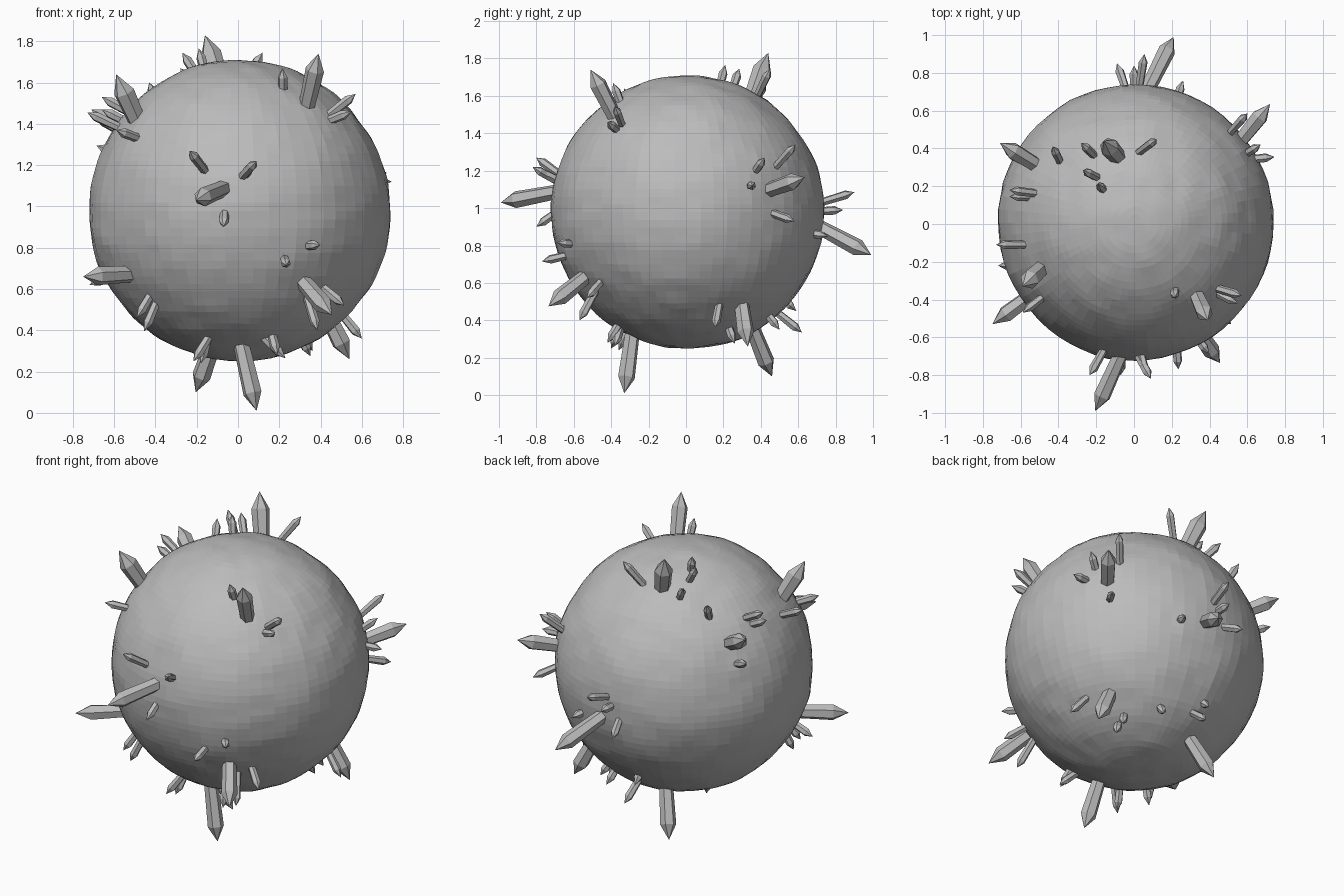
import bpy, bmesh, math
from mathutils import Vector, noise

CENTRE = Vector((0.008, 0.008, 0.978))
RADIUS = 0.73

grey = bpy.data.materials.new("stone_grey")
grey.diffuse_color = (0.5, 0.5, 0.5, 1)


def finish(bm, name):
    bmesh.ops.recalc_face_normals(bm, faces=bm.faces)
    me = bpy.data.meshes.new(name)
    bm.to_mesh(me)
    bm.free()
    me.materials.append(grey)
    ob = bpy.data.objects.new(name, me)
    bpy.context.collection.objects.link(ob)


# Slightly lumpy faceted ball
bm = bmesh.new()
bmesh.ops.create_uvsphere(bm, u_segments=64, v_segments=56, radius=1)
for v in bm.verts:
    d = v.co.normalized()
    bump = 0.008 * noise.noise(d * 2.5) + 0.006 * noise.noise(d * 7)
    v.co = CENTRE + d * (RADIUS + bump)
finish(bm, "rock_ball")


def surface(p):
    return CENTRE + (Vector(p) - CENTRE).normalized() * RADIUS


def add_crystal(bm, tip, base, r):
    """Six-sided column, a little wider at the shoulder, with a pointed end."""
    tip = Vector(tip)
    base = surface(base or tip)
    axis = (tip - base).normalized()
    base = base - axis * 0.05
    shoulder = tip - axis * r * 1.9
    u = axis.orthogonal().normalized()
    w = axis.cross(u)
    rings = []
    for p, rad in ((base, r * 0.85), (shoulder, r)):
        rings.append([bm.verts.new(p + rad * (u * math.cos(a) + w * math.sin(a)))
                      for a in (math.tau * i / 6 for i in range(6))])
    top = bm.verts.new(tip)
    lo, hi = rings
    bm.faces.new(lo[::-1])
    for i in range(6):
        j = (i + 1) % 6
        bm.faces.new((lo[i], lo[j], hi[j], hi[i]))
        bm.faces.new((hi[i], hi[j], top))


def cluster(name, main, small, r=0.046):
    """One large crystal (tip, base) with small ones around it."""
    bm = bmesh.new()
    add_crystal(bm, main[0], main[1], r)
    for s in small:
        add_crystal(bm, s[0], s[1] if len(s) > 1 else None, 0.024)
    finish(bm, name)


# Upper crystal groups
cluster("crystals_top_back", ((-.16, .44, 1.83), (-.09, .36, 1.61)), [
    ((-.28, .43, 1.67), (-.21, .36, 1.57)),
    ((-.43, .41, 1.60), (-.40, .34, 1.50)),
    ((.12, .45, 1.745), (.03, .38, 1.60)),
    ((-.27, .285, 1.745), (-.20, .25, 1.64)),
    ((-.19, .21, 1.765),)], 0.052)
cluster("crystals_top_front_left", ((-.59, -.33, 1.64), (-.49, -.24, 1.43)), [
    ((-.73, -.11, 1.455), (-.59, -.11, 1.39)),
    ((-.59, -.47, 1.37), (-.50, -.40, 1.34))], 0.052)
cluster("crystals_top_front_right", ((.39, -.51, 1.74), (.33, -.38, 1.49)), [
    ((.215, -.39, 1.67), (.215, -.35, 1.57)),
    ((.57, -.38, 1.545), (.43, -.33, 1.43)),
    ((.55, -.42, 1.46), (.45, -.37, 1.42))])
cluster("crystals_left_back", ((-.71, .43, 1.47), (-.53, .32, 1.36)), [
    ((-.66, .18, 1.53), (-.53, .165, 1.46)),
    ((-.66, .145, 1.47), (-.56, .145, 1.42)),
    ((-.685, .385, 1.295),)])

# Middle crystal groups
cluster("crystals_front", ((-.205, -.99, 1.03), (-.08, -.72, 1.085)), [
    ((-.235, -.80, 1.27), (-.165, -.68, 1.18)),
    ((.09, -.82, 1.22), (.025, -.70, 1.15)),
    ((.06, -.79, 1.20), (.04, -.71, 1.16)),
    ((-.07, -.80, .90), (-.065, -.71, .96))])
cluster("crystals_back", ((.21, .99, .75), (.08, .73, .89)), [
    ((.055, .90, 1.085), (.03, .74, 1.035)),
    ((-.09, .85, .85), (-.05, .74, .90)),
    ((0, .84, .99), (0, .74, .985)),
    ((.26, .76, .85),)])
cluster("crystals_right_back", ((.72, .635, 1.165), (.57, .45, 1.10)), [
    ((.60, .585, 1.34), (.50, .475, 1.22)),
    ((.67, .42, 1.27), (.59, .37, 1.20)),
    ((.745, .355, 1.12), (.64, .345, 1.12)),
    ((.65, .58, .93), (.56, .46, .97))])

# Lower crystal groups
cluster("crystals_left_front", ((-.75, -.53, .66), (-.52, -.36, .68)), [
    ((-.72, -.22, .62), (-.62, -.22, .66)),
    ((-.49, -.43, .46), (-.43, -.39, .56)),
    ((-.455, -.41, .395), (-.41, -.39, .51))])
cluster("crystals_right_front", ((.455, -.735, .475), (.32, -.54, .63)), [
    ((.385, -.57, .40), (.34, -.49, .55)),
    ((.515, -.53, .52), (.42, -.46, .60)),
    ((.235, -.77, .715), (.23, -.66, .74)),
    ((.40, -.69, .815), (.345, -.62, .81))])
cluster("crystals_bottom_front", ((.09, -.33, .01), (.02, -.29, .31)), [
    ((-.215, -.40, .25), (-.15, -.35, .35)),
    ((-.18, -.36, .24),),
    ((.23, -.38, .265), (.14, -.36, .34)),
    ((.19, -.42, .28),)])
cluster("crystals_bottom_back", ((-.205, .46, .10), (-.12, .37, .33)), [
    ((-.01, .62, .335), (-.02, .50, .43)),
    ((-.06, .59, .45),),
    ((.20, .50, .35),)])
cluster("crystals_bottom_right", ((.54, .33, .26), (.45, .31, .45)), [
    ((.60, .155, .36), (.52, .18, .46)),
    ((.35, .26, .275),),
    ((.36, .33, .30),)])
